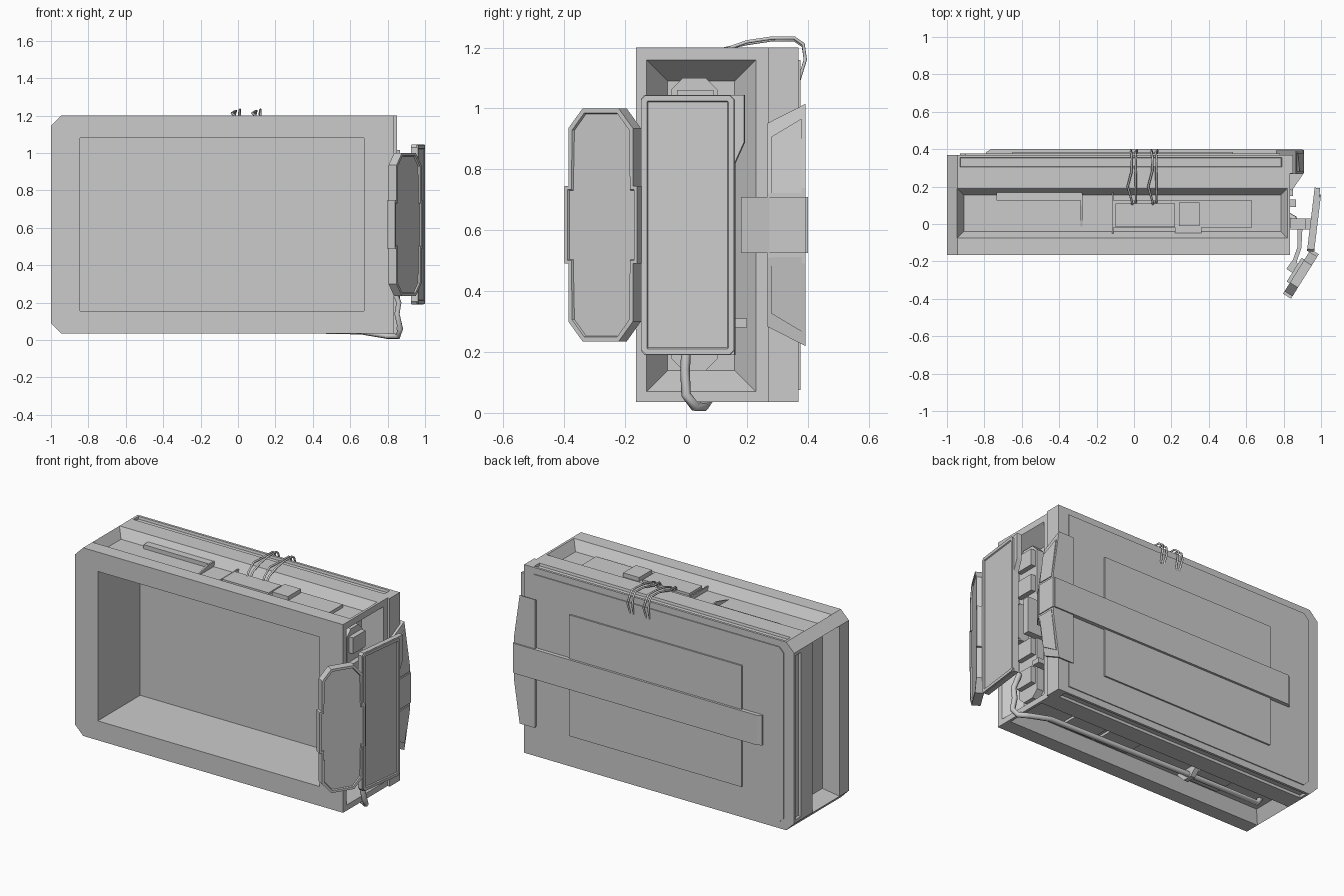
import bpy, bmesh
from mathutils import Vector

if "Cube" in bpy.data.objects:
    bpy.data.objects.remove(bpy.data.objects["Cube"])

X, Y, Z = Vector((1, 0, 0)), Vector((0, 1, 0)), Vector((0, 0, 1))


def finish(name, bm):
    bmesh.ops.recalc_face_normals(bm, faces=bm.faces)
    me = bpy.data.meshes.new(name)
    bm.to_mesh(me)
    bm.free()
    ob = bpy.data.objects.new(name, me)
    bpy.context.collection.objects.link(ob)
    return ob


def prism(name, pts, origin, u, v, thick, inset=0, sink=0):
    """Extrude a 2D profile along u x v; optionally sink an inset far face."""
    bm = bmesh.new()
    o, n = Vector(origin), u.cross(v).normalized()
    base = bm.faces.new([bm.verts.new(o + u * a + v * b) for a, b in pts])
    ext = bmesh.ops.extrude_face_region(bm, geom=[base], use_keep_orig=True)["geom"]
    bmesh.ops.translate(bm, vec=n * thick, verts=[g for g in ext if isinstance(g, bmesh.types.BMVert)])
    top = [g for g in ext if isinstance(g, bmesh.types.BMFace)][0]
    bmesh.ops.recalc_face_normals(bm, faces=bm.faces)
    if inset:
        bmesh.ops.inset_region(bm, faces=[top], thickness=inset)
        bmesh.ops.inset_region(bm, faces=[top], thickness=0.004)
        bmesh.ops.translate(bm, vec=-n * sink, verts=top.verts)
    return finish(name, bm)


def box(name, x, y, z):
    return prism(name, [(x[0], y[0]), (x[1], y[0]), (x[1], y[1]), (x[0], y[1])], (0, 0, z[0]), X, Y, z[1] - z[0])


def rounded(a0, a1, b0, b1, c):
    """Rectangle with cut corners."""
    return [(a0 + c, b0), (a1 - c, b0), (a1, b0 + c), (a1, b1 - c),
            (a1 - c, b1), (a0 + c, b1), (a0, b1 - c), (a0, b0 + c)]


def left_cut(x0, x1, z0, z1, c):
    """Rectangle with only its left corners cut."""
    return [(x0 + c, z0), (x1, z0), (x1, z1), (x0 + c, z1), (x0, z1 - c), (x0, z0 + c)]


def recess(axis, a, b, surf, floor, ins):
    """Tapered cutter; a and b are the opening ranges on the two other axes."""
    bm = bmesh.new()
    rings = []
    for t in (-0.2, 1):
        i, d = ins * t, surf + (floor - surf) * t
        ring = []
        for p, q in ((a[0] + i, b[0] + i), (a[1] - i, b[0] + i), (a[1] - i, b[1] - i), (a[0] + i, b[1] - i)):
            co = [p, q]
            co.insert(axis, d)
            ring.append(bm.verts.new(co))
        bm.faces.new(ring)
        rings.append(ring)
    for k in range(4):
        j = (k + 1) % 4
        bm.faces.new((rings[0][k], rings[0][j], rings[1][j], rings[1][k]))
    return finish("cutter", bm)


def carve(ob, cutters):
    bpy.context.view_layer.objects.active = ob
    for c in cutters:
        m = ob.modifiers.new("cut", 'BOOLEAN')
        m.operation, m.solver, m.object = 'DIFFERENCE', 'EXACT', c
        bpy.ops.object.modifier_apply(modifier=m.name)
        bpy.data.objects.remove(c)


def tube(name, pts, r):
    cu = bpy.data.curves.new(name, 'CURVE')
    cu.dimensions, cu.bevel_depth, cu.bevel_resolution, cu.use_fill_caps = '3D', r, 1, True
    sp = cu.splines.new('POLY')
    sp.points.add(len(pts) - 1)
    for p, co in zip(sp.points, pts):
        p.co = (*co, 1)
    ob = bpy.data.objects.new(name, cu)
    bpy.context.collection.objects.link(ob)


# Case: open front cavity, tapered channels on four sides, thin rear grooves
case = prism("case", left_cut(-1, 0.835, 0.035, 1.2, 0.055), (0, 0.37, 0), X, Z, 0.535)
carve(case, [
    box("cutter", (-0.845, 0.675), (-0.3, 0.25), (0.155, 1.08)),
    recess(2, (-0.945, 0.82), (-0.075, 0.19), 1.2, 1.14, 0.035),
    recess(2, (-0.945, 0.82), (-0.075, 0.19), 0.035, 0.105, 0.04),
    recess(0, (-0.075, 0.19), (0.09, 1.145), -1, -0.91, 0.04),
    recess(0, (-0.13, 0.23), (0.07, 1.16), 0.835, 0.735, 0.07),
    recess(2, (-0.93, 0.79), (0.305, 0.355), 1.2, 1.185, 0.003),
    recess(2, (-0.93, 0.79), (0.305, 0.355), 0.035, 0.05, 0.003),
    recess(0, (0.305, 0.355), (0.11, 1.125), -1, -0.985, 0.003),
])
box("rear_flange", (0.83, 0.85), (0.27, 0.37), (0.035, 1.2))

# Back plates and strap
prism("back_plate", left_cut(-0.93, 0.78, 0.075, 1.16, 0.03), (0, 0.376, 0), X, Z, 0.012)
prism("back_inner_plate", [(-0.65, 0.23), (0.53, 0.23), (0.53, 0.98), (-0.65, 0.98)], (0, 0.386, 0), X, Z, 0.02)
prism("back_strap", [(-0.79, 0.36), (0.9, 0.36), (0.9, 0.4), (-0.765, 0.4), (-0.79, 0.385)], (0, 0, 0.525), X, Y, 0.185)

# Corner wing clamp, narrowing towards the front and the two ends
wing = prism("corner_wing", [(0.76, 0.22), (0.865, 0.22), (0.905, 0.49), (0.905, 0.74), (0.865, 1.015), (0.76, 1.015)],
             (0, 0.392, 0), X, Z, 0.125)
for vert in wing.data.vertices:
    if vert.co.y < 0.3:
        vert.co.z = 0.617 + (vert.co.z - 0.617) * 0.84
for s in (-1, 1):
    m = 0.617
    pts = [(0.28, m + s * 0.105), (0.28, m + s * 0.29), (0.38, m + s * 0.35), (0.38, m + s * 0.105)]
    pad = prism("wing_pad", pts, (0.86, 0, 0), Y, Z, 0.03)
    for vert in pad.data.vertices:
        if vert.co.x > 0.87:
            vert.co.x = 0.91 - max(0, abs(vert.co.z - m) - 0.12) * 0.145
prism("strap_arm", [(0.76, 0.2), (0.845, 0.18), (0.91, 0.275), (0.91, 0.395), (0.76, 0.395)], (0, 0, 0.525), X, Y, 0.185)

# Fittings inside the right channel
prism("channel_plate", rounded(-0.05, 0.105, 0.14, 1.1, 0.04), (0.72, 0, 0), Y, Z, 0.06)
box("channel_spine", (0.73, 0.84), (-0.02, 0.03), (0.5, 0.73))
for z in (0.22, 0.4, 0.8, 0.96):
    box("channel_block", (0.74, 0.81), (-0.03, 0.09), (z, z + 0.1))
box("latch_block", (0.73, 0.865), (0.09, 0.13), (0.5, 0.72))
box("small_clip", (0.74, 0.85), (0.15, 0.2), (0.28, 0.31))

# Fold-out arm
box("arm_hinge", (0.835, 0.92), (-0.03, 0.03), (0.51, 0.72))
prism("arm_link", [(0.875, -0.03), (0.9, -0.03), (0.895, -0.13), (0.87, -0.2), (0.885, -0.24), (0.86, -0.27),
                   (0.815, -0.24), (0.85, -0.19), (0.875, -0.12)], (0, 0, 0.53), X, Y, 0.17)
box("display_link", (0.9, 0.95), (-0.03, 0.03), (0.55, 0.68))

# Tall display panel
u = Vector((0.12, 0.993, 0))
prism("display_panel", [(0.012, 0.19), (0.31, 0.19), (0.31, 0.82), (0.342, 0.89), (0.342, 1.045), (0.012, 1.045), (0, 1.03), (0, 0.205)],
      (0.925, -0.145, 0), u, Z, 0.03)
prism("display_face", rounded(0.003, 0.31, 0.192, 1.043, 0.014), (0.954, -0.149, 0), u, Z, 0.009, 0.02, 0.006)

# Long octagonal wing panel with a wider middle
u = Vector((0.53, 0.848, 0))
half = [(0.195, 0.235), (0.25, 0.3), (0.25, 0.49), (0.265, 0.49)]
pts = half + [(a, 1.235 - b) for a, b in half[::-1]]
pts += [(0.25 - a, b) for a, b in pts[::-1]]
prism("octagon_panel", pts, (0.805, -0.36, 0), u, Z, 0.05, 0.016, 0.008)
box_pts = [(0.05, 0.5), (0.2, 0.5), (0.2, 0.735), (0.05, 0.735)]
prism("octagon_back_pad", box_pts, (0.79, -0.35, 0), u, Z, 0.03)

# Raised fittings in the top channel
box("top_rail", (-0.735, -0.28), (0.125, 0.17), (1.13, 1.165))
prism("top_wedge", [(-0.05, 1.13), (0.165, 1.13), (0.165, 1.17), (0.1, 1.17)], (-0.285, 0, 0), Y, Z, 0.01)
box("top_base", (-0.115, 0.63), (-0.02, 0.125), (1.13, 1.16))
box("top_cover", (-0.1, 0.22), (-0.015, 0.11), (1.15, 1.175))
box("top_cap", (0.24, 0.35), (-0.01, 0.115), (1.15, 1.185))
box("top_foot", (0.22, 0.36), (-0.05, -0.01), (1.13, 1.155))
box("top_rib", (-0.118, -0.11), (-0.05, 0.165), (1.13, 1.165))

# Loose wires over the top rear edge
for x in (0, 0.11):
    for k, s in ((-0.011, 0.0), (0.011, 0.012)):
        tube("wire", [(x + k * 0.6, 0.09 + s, 1.15), (x + k, 0.12 + s, 1.195), (x + k * 2 - 0.012, 0.2, 1.213 + s / 2),
                      (x + k - 0.002, 0.28, 1.225 + s / 2), (x + k, 0.355, 1.226 + s / 2), (x + k - 0.006, 0.385, 1.205 + s / 2),
                      (x + k * 1.5, 0.392, 1.16), (x + k, 0.37, 1.09)], 0.006)

# Cable from the right side to the bottom channel
tube("cable", [(0.82, 0.0, 0.3), (0.86, 0.0, 0.2), (0.85, -0.003, 0.14), (0.868, 0.0, 0.06), (0.855, 0.03, 0.02),
               (0.8, 0.06, 0.021), (0.66, 0.075, 0.045), (-0.3, 0.07, 0.065), (-0.83, 0.06, 0.075), (-0.85, 0.06, 0.11)], 0.016)
prism("cable_clip", [(-0.03, 0.105), (0.15, 0.105), (0.09, 0.045), (0.03, 0.045)], (-0.36, 0, 0), Y, Z, 0.03)
for x in (-0.6, 0.05, 0.3):
    box("bottom_pad", (x, x + 0.22), (-0.01, 0.13), (0.09, 0.11))
